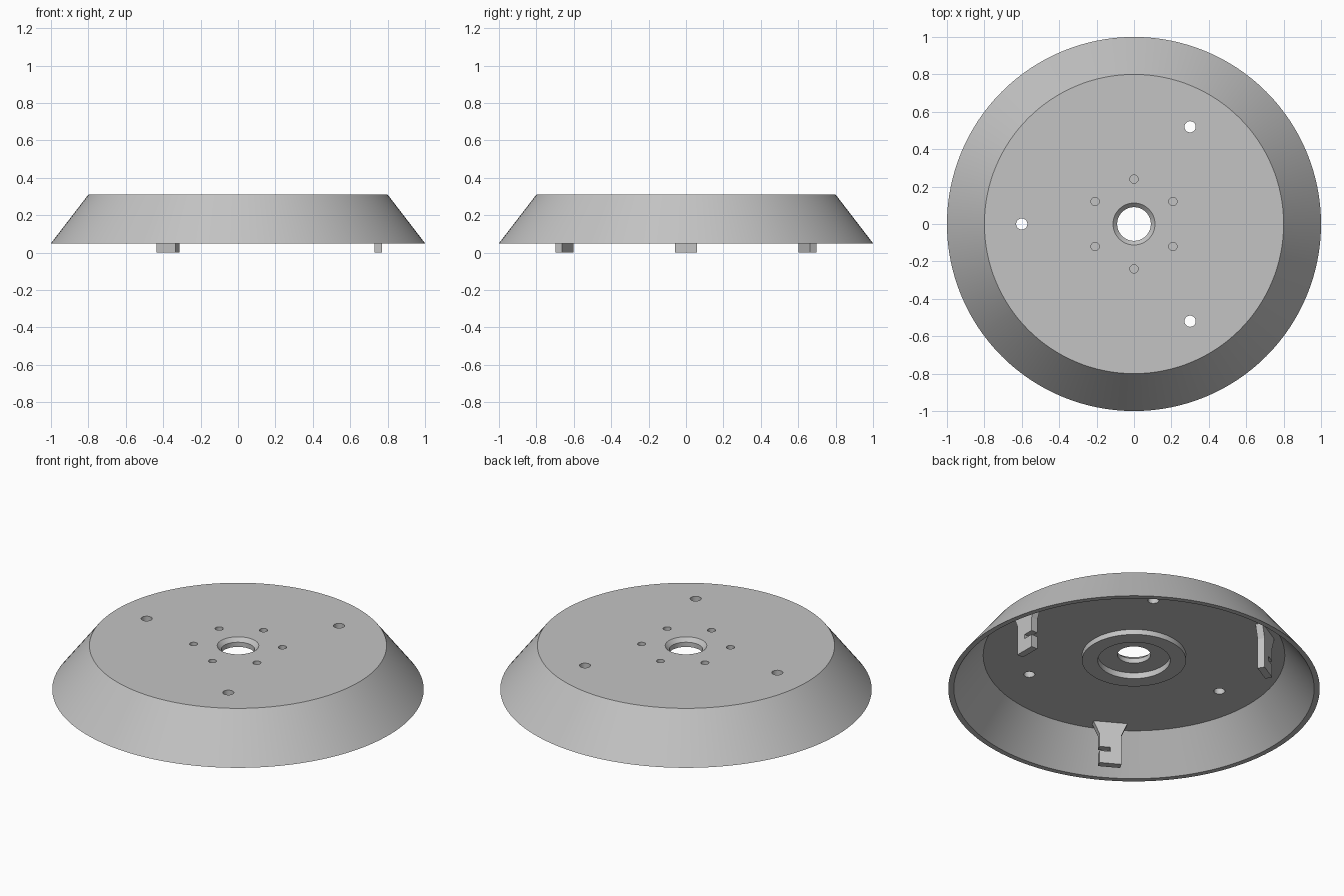
import bpy, bmesh, math
from mathutils import Matrix

# Remove the default cube only
cube = bpy.data.objects.get("Cube")
if cube:
    bpy.data.objects.remove(cube, do_unlink=True)

TOP, RIM, CEILING = 0.31, 0.05, 0.256

grey = bpy.data.materials.new("plain grey")
grey.use_nodes = True
colour = (0.55, 0.55, 0.55, 1)
grey.diffuse_color = colour
grey.node_tree.nodes["Principled BSDF"].inputs["Base Color"].default_value = colour


def make_object(name, bm):
    bmesh.ops.recalc_face_normals(bm, faces=bm.faces)
    mesh = bpy.data.meshes.new(name)
    bm.to_mesh(mesh)
    bm.free()
    obj = bpy.data.objects.new(name, mesh)
    mesh.materials.append(grey)
    bpy.context.collection.objects.link(obj)
    return obj


def activate(obj):
    bpy.ops.object.select_all(action='DESELECT')
    obj.select_set(True)
    bpy.context.view_layer.objects.active = obj


def lathe(name, profile, steps):
    """Revolve a closed radius/height profile around z."""
    bm = bmesh.new()
    verts = [bm.verts.new((r, 0, z)) for r, z in profile]
    edges = [bm.edges.new((v, verts[i - 1])) for i, v in enumerate(verts)]
    bmesh.ops.spin(bm, geom=verts + edges, cent=(0, 0, 0), axis=(0, 0, 1),
                   angle=math.tau, steps=steps, use_merge=True)
    bmesh.ops.remove_doubles(bm, verts=bm.verts, dist=1e-5)
    return make_object(name, bm)


def ring_of_holes(bm, count, start, distance, radius, z_low):
    """Add cutter cylinders evenly around the centre."""
    z_high = TOP + 0.05
    for i in range(count):
        a = math.radians(start) + math.tau * i / count
        place = Matrix.Translation((distance * math.cos(a), distance * math.sin(a),
                                    (z_low + z_high) / 2))
        bmesh.ops.create_cone(bm, cap_ends=True, segments=32, radius1=radius,
                              radius2=radius, depth=z_high - z_low, matrix=place)


# Hollow conical cover with chamfered bore, underside boss and bearing recess
cover = lathe("cover", [
    (0.112, TOP), (0.80, TOP), (1.0, RIM), (0.97, RIM), (0.812, CEILING),
    (0.28, CEILING), (0.28, 0.225), (0.195, 0.225), (0.195, 0.26),
    (0.09, 0.26), (0.09, 0.288)], 128)

# Three through holes and six blind screw holes
bm = bmesh.new()
ring_of_holes(bm, 3, 60, 0.60, 0.03, 0.15)
ring_of_holes(bm, 6, 30, 0.24, 0.022, 0.25)
cutter = make_object("hole_cutter", bm)
cutter.hide_render = True
cut = cover.modifiers.new("holes", 'BOOLEAN')
cut.operation, cut.solver, cut.object = 'DIFFERENCE', 'EXACT', cutter
activate(cover)
bpy.ops.object.modifier_apply(modifier=cut.name)
bpy.data.objects.remove(cutter, do_unlink=True)
activate(cover)
bpy.ops.object.shade_smooth_by_angle(angle=math.radians(30))

# Three hanging clips: flared root, slot open on one side
outline = [(-0.06, 0), (0.06, 0), (0.06, 0.075), (0, 0.075), (0, 0.1),
           (0.06, 0.1), (0.06, 0.18), (0.097, CEILING + 0.01),
           (-0.097, CEILING + 0.01), (-0.06, 0.18)]
for i in range(3):
    bm = bmesh.new()
    face = bm.faces.new([bm.verts.new((0.73, t, z)) for t, z in outline])
    extruded = bmesh.ops.extrude_face_region(bm, geom=[face])["geom"]
    bmesh.ops.translate(bm, vec=(0.04, 0, 0),
                        verts=[v for v in extruded if isinstance(v, bmesh.types.BMVert)])
    bmesh.ops.rotate(bm, verts=bm.verts, cent=(0, 0, 0),
                     matrix=Matrix.Rotation(math.tau * i / 3, 3, 'Z'))
    make_object(f"clip_{i + 1}", bm)
